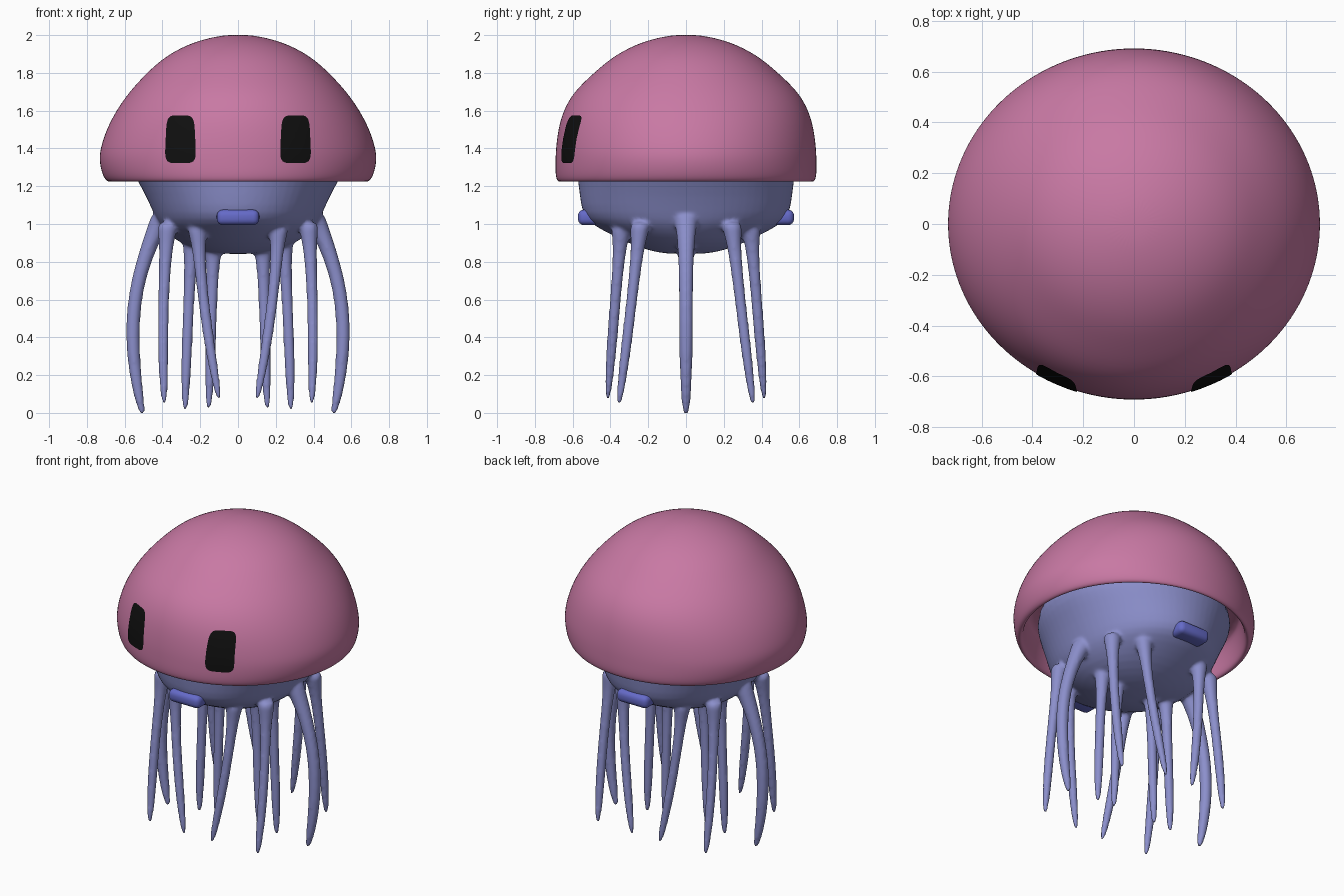
import bpy, bmesh, math
from mathutils import Vector

if "Cube" in bpy.data.objects:
    bpy.data.objects.remove(bpy.data.objects["Cube"], do_unlink=True)


def material(name, rgb):
    m = bpy.data.materials.new(name)
    m.use_nodes = True
    m.diffuse_color = (*rgb, 1)
    bsdf = m.node_tree.nodes["Principled BSDF"]
    bsdf.inputs["Base Color"].default_value = (*rgb, 1)
    bsdf.inputs["Roughness"].default_value = 0.7
    return m


PINK = material("pink", (0.58, 0.19, 0.37))
LILAC = material("lilac blue", (0.26, 0.275, 0.60))
BLUE = material("bright blue", (0.13, 0.145, 0.58))
BLACK = material("black", (0.005, 0.005, 0.005))


def loft(bm, rings, sides):
    """Join horizontal elliptic rings (centre, rx, ry) into a closed solid."""
    loops = []
    for c, rx, ry in rings:
        angles = [math.tau * i / sides for i in range(sides)]
        loops.append([bm.verts.new((c[0] + rx * math.cos(a), c[1] + ry * math.sin(a), c[2]))
                      for a in angles])
    for a, b in zip(loops, loops[1:]):
        for i in range(sides):
            j = (i + 1) % sides
            bm.faces.new((a[i], a[j], b[j], b[i]))
    bm.faces.new(loops[0])
    bm.faces.new(loops[-1])


def make_object(name, bm, mat):
    bmesh.ops.recalc_face_normals(bm, faces=bm.faces)
    for f in bm.faces:
        f.smooth = True
    mesh = bpy.data.meshes.new(name)
    bm.to_mesh(mesh)
    bm.free()
    mesh.materials.append(mat)
    obj = bpy.data.objects.new(name, mesh)
    bpy.context.collection.objects.link(obj)
    return obj


def subdivide(obj, levels):
    mod = obj.modifiers.new("Smooth surface", "SUBSURF")
    mod.levels = mod.render_levels = levels


# Bell: outer dome, rolled rim and hollow underside (z, rx, ry)
bell_profile = [
    (2.002, .05, .05), (1.987, .15, .15), (1.95, .27, .27), (1.885, .39, .39),
    (1.8, .485, .49), (1.7, .578, .597), (1.6, .648, .653), (1.5, .70, .68),
    (1.4, .732, .692), (1.34, .738, .694), (1.28, .727, .695), (1.235, .708, .69),
    (1.22, .685, .675), (1.235, .665, .655), (1.3, .66, .645), (1.4, .64, .63),
    (1.42, .6, .6),
]
bm = bmesh.new()
loft(bm, [((0, 0, z), rx, ry) for z, rx, ry in bell_profile], 36)
bell = make_object("bell", bm, PINK)
subdivide(bell, 2)

# Body bowl under the bell
body_profile = [
    (1.46, .59, .58), (1.3, .57, .585), (1.24, .54, .575), (1.15, .49, .565),
    (1.05, .445, .55), (1.0, .42, .505), (.95, .375, .41), (.9, .31, .31),
    (.86, .2, .2), (.84, .08, .1),
]
bm = bmesh.new()
loft(bm, [((0, 0, z), rx, ry) for z, rx, ry in body_profile], 36)

# Tentacles: tapered tubes along Bezier paths, flared at the root
TAPER = [(0, .065), (.08, .047), (.18, .036), (.35, .031), (.5, .03),
         (.65, .03), (.8, .027), (.92, .022), (.98, .015), (1, .008)]


def bezier(points, t):
    while len(points) > 1:
        points = [a.lerp(b, t) for a, b in zip(points, points[1:])]
    return points[0]


def tentacle(path, sx, sy, thickness=1.0):
    pts = [Vector((x * sx, y * sy, z)) for x, y, z in path]
    loft(bm, [(bezier(pts, t), r * thickness, r * thickness) for t, r in TAPER], 12)


side_path = [(.37, 0, 1.08), (.58, 0, .75), (.60, 0, .4), (.505, 0, -.01)]
middle_paths = [[(.24, 0, .95), (.27, 0, .5), (.28, 0, .01)],
                [(.13, 0, .92), (.14, 0, .5), (.155, 0, .02)]]
corner_paths = [[(.215, .34, 1.0), (.2, .375, .6), (.1, .415, .07)],
                [(.37, .24, 1.02), (.41, .29, .55), (.39, .355, .045)]]
for sx in (-1, 1):
    tentacle(side_path, sx, 1, 1.28)
    for path in middle_paths:
        tentacle(path, sx, 1)
    for sy in (-1, 1):
        for path in corner_paths:
            tentacle(path, sx, sy)

# Fuse body and tentacles into one soft skin
body = make_object("body_with_tentacles", bm, LILAC)
subdivide(body, 1)
remesh = body.modifiers.new("Fuse", "REMESH")
remesh.mode = "VOXEL"
remesh.voxel_size = 0.011
remesh.use_smooth_shade = True
soften = body.modifiers.new("Soften", "SMOOTH")
soften.factor = 0.5
soften.iterations = 6

# Mouth bars on the front and the back
for name, side in (("front_mouth", -1), ("back_mouth", 1)):
    bm = bmesh.new()
    bmesh.ops.create_cube(bm, size=1)
    bmesh.ops.scale(bm, vec=(.225, .12, .082), verts=bm.verts)
    bmesh.ops.translate(bm, vec=(0, side * .512, 1.035), verts=bm.verts)
    bmesh.ops.bevel(bm, geom=bm.edges[:], offset=.032, segments=4, profile=.5,
                    affect="EDGES")
    make_object(name, bm, BLUE)

# Eyes: thin rounded plates laid on the bell
bpy.context.view_layer.update()
surface = bell.evaluated_get(bpy.context.evaluated_depsgraph_get())


def on_bell(x, z):
    hit, place, normal, _ = surface.ray_cast(Vector((x, -2, z)), Vector((0, 1, 0)))
    return place + normal * .004


def soft_square(v):
    return math.copysign(abs(v) ** .4, v)


for name, side in (("left_eye", 1), ("right_eye", -1)):
    bm = bmesh.new()
    centre = bm.verts.new(on_bell(side * .303, 1.448))
    previous = None
    for step in range(1, 9):
        ring = []
        for i in range(40):
            a = math.tau * i / 40
            u = soft_square(math.cos(a)) * step / 8
            v = soft_square(math.sin(a)) * step / 8
            ring.append(bm.verts.new(on_bell(side * (.303 + .078 * u - .006 * v * u),
                                             1.448 + .126 * v)))
        for i in range(40):
            j = (i + 1) % 40
            if previous:
                bm.faces.new((previous[i], ring[i], ring[j], previous[j]))
            else:
                bm.faces.new((centre, ring[i], ring[j]))
        previous = ring
    eye = make_object(name, bm, BLACK)
    # Keep the open plate facing outward
    if sum(p.normal.y for p in eye.data.polygons) > 0:
        eye.data.flip_normals()
